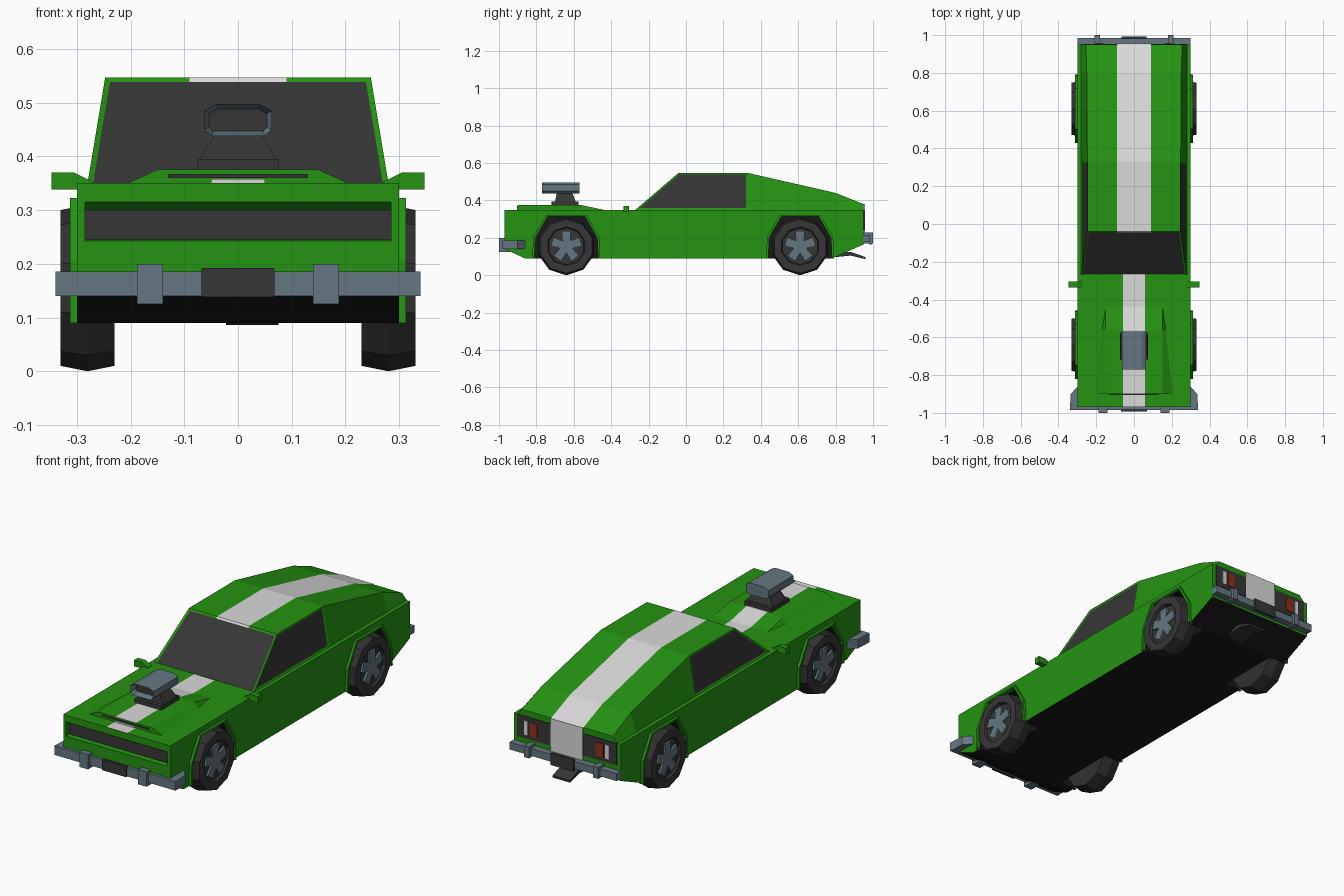
import bpy, bmesh, math
from mathutils import Vector

if "Cube" in bpy.data.objects:
    bpy.data.objects.remove(bpy.data.objects["Cube"])


def material(name, r, g, b):
    m = bpy.data.materials.new(name)
    m.use_nodes = True
    m.diffuse_color = (r, g, b, 1)
    m.node_tree.nodes["Principled BSDF"].inputs["Base Color"].default_value = (r, g, b, 1)
    return m


GREEN = material("green paint", .018, .29, .006)
WHITE = material("white stripe", .7, .7, .7)
DARK = material("dark glass and trim", .037, .037, .037)
RUBBER = material("tyre rubber", .03, .03, .03)
BLACK = material("black underside", .009, .009, .009)
METAL = material("blue grey metal", .13, .185, .22)
RED = material("red lamp", .27, .03, .01)


def paint(faces, rule):
    for f in faces:
        f.material_index = rule(f.calc_center_median(), f.normal)


def loft(name, rings, mats, rule=None):
    """Skin closed rings of points; points in the same place are shared."""
    bm = bmesh.new()
    found = {}

    def vert(p):
        key = tuple(round(c, 4) for c in p)
        if key not in found:
            found[key] = bm.verts.new(p)
        return found[key]

    def face(points):
        vs = list(dict.fromkeys(vert(p) for p in points))
        if len(vs) > 2 and not bm.faces.get(vs):
            bm.faces.new(vs)

    n = len(rings[0])
    for a, b in zip(rings, rings[1:]):
        for i in range(n):
            j = (i + 1) % n
            face([a[i], a[j], b[j], b[i]])
    for cap in (rings[0], rings[-1]):
        if len({(round(p[1], 4), round(p[2], 4)) for p in cap}) > 1 \
                or rings[0] is not cap:
            face(cap)
    bmesh.ops.recalc_face_normals(bm, faces=bm.faces)
    bm.normal_update()
    if rule:
        paint(bm.faces, rule)
    me = bpy.data.meshes.new(name)
    bm.to_mesh(me)
    bm.free()
    for m in mats:
        me.materials.append(m)
    ob = bpy.data.objects.new(name, me)
    bpy.context.collection.objects.link(ob)
    return ob


def prism(name, pts, axis, stops, mats, rule=None):
    """Extrude a 2D outline along an axis, with a ring at every stop."""
    put = {"x": lambda p, t: (t, p[0], p[1]),
           "y": lambda p, t: (p[0], t, p[1]),
           "z": lambda p, t: (p[0], p[1], t)}[axis]
    return loft(name, [[put(p, t) for p in pts] for t in stops], mats, rule)


def box(name, x, y, z, mat):
    pts = [(x[0], y[0]), (x[1], y[0]), (x[1], y[1]), (x[0], y[1])]
    return prism(name, pts, "z", z, [mat])


def inset(ob, test, width, depth, index, rule=None):
    """Inset the faces that pass the test and recolour them."""
    bm = bmesh.new()
    bm.from_mesh(ob.data)
    bm.normal_update()
    inner = [f for f in bm.faces if test(f.calc_center_median(), f.normal)]
    rim = bmesh.ops.inset_region(bm, faces=inner, thickness=width, depth=depth,
                                 use_even_offset=True)["faces"]
    bm.normal_update()
    if rule:
        paint(rim, rule)
    for f in inner:
        f.material_index = index
    bm.to_mesh(ob.data)
    bm.free()


SIDES = (("left", 1), ("right", -1))
AXLES = (("front", -.64), ("rear", .61))

# Lower body with hood stripe and black floor
BODY = [GREEN, WHITE, BLACK, DARK]
body = prism("body", [(-.97, .35), (-.97, .14), (-.86, .09), (.78, .09), (.95, .165), (.95, .35)],
             "x", (-.3, -.058, .058, .3), BODY,
             lambda c, n: 2 if n.z < -.9 else int(n.z > .9 and abs(c.x) < .05))

# Wheel arches and grille recess cut out of the body
ARCH = [(-.17, .05), (-.165, .2), (-.1, .313), (.1, .313), (.165, .2), (.17, .05)]
cutters = [prism("grille_cutter", [(-1, .24), (-.945, .245), (-.945, .3), (-.97, .315), (-1, .32)],
                 "x", (-.285, .285), BODY, lambda c, n: 3 if n.y > .9 else 0)]
for end, y in AXLES:
    for side, s in SIDES:
        cutters.append(prism("arch_cutter", [(y + p, z) for p, z in ARCH], "x",
                             (s * .21, s * .4), BODY, lambda c, n: 2))
for c in cutters:
    c.hide_render = True
    mod = body.modifiers.new("cut", "BOOLEAN")
    mod.operation = "DIFFERENCE"
    mod.solver = "EXACT"
    mod.object = c
shaped = bpy.data.meshes.new_from_object(
    body.evaluated_get(bpy.context.evaluated_depsgraph_get()))
body.modifiers.clear()
body.data = shaped
for c in cutters:
    bpy.data.objects.remove(c)

# Cabin and fastback: base y, top y, top z, top half width
def cabin_ring(y, z, w, base=.28):
    top = [(x, y, z) for x in (-w, -.09, .09, w)]
    return [(-base, y, .35)] + top + [(base, y, .35)]


def roof_stripe(c, n):
    return int(abs(c.x) < .08 and n.z > .3 and (c.y > -.03 or c.z > .53))


cabin = loft("cabin", [cabin_ring(-.27, .35, .28), cabin_ring(-.04, .547, .247),
                       cabin_ring(.33, .547, .247), cabin_ring(.8, .44, .25),
                       cabin_ring(.95, .38, .255)], [GREEN, WHITE, DARK], roof_stripe)
inset(cabin, lambda c, n: n.y < -.4 and n.z > .3, .01, -.003, 2, roof_stripe)
for side, s in SIDES:
    inset(cabin, lambda c, n: n.x * s > .8 and c.y < .33 and c.z > .36, .009, -.003, 2)

# Raised hood scoop with air slit
def scoop_ring(y, base, z):
    return [(-base, y, .348)] + [(x, y, z) for x in (-.15, -.058, .058, .15)] + [(base, y, .348)]


loft("hood_scoop", [scoop_ring(-.9, .21, .375), scoop_ring(-.56, .17, .375),
                    scoop_ring(-.44, .152, .35)], [GREEN, WHITE],
     lambda c, n: int(abs(c.x) < .05 and n.z > .1))
box("scoop_slit", (-.13, .13), (-.904, -.89), (.36, .367), DARK)
box("scoop_stripe_end", (-.05, .05), (-.904, -.89), (.35, .358), WHITE)

# Blower: base, tapered neck and air intake
box("blower_base", (-.075, .075), (-.72, -.575), (.365, .395), DARK)
loft("blower_neck", [[(-w, y0, z), (w, y0, z), (w, y1, z), (-w, y1, z)]
                     for w, y0, y1, z in ((.072, -.7, -.59, .395), (.04, -.69, -.61, .445))], [DARK])
half = [(.05, .438), (.063, .45), (.063, .485), (.04, .497)]
intake = prism("air_intake", half + [(-x, z) for x, z in reversed(half)], "y",
               (-.77, -.57), [METAL, DARK])
inset(intake, lambda c, n: n.y < -.9, .009, -.03, 1)

# Front bumper wrapping the corners
wing = [(.34, -.985), (.335, -.9), (.3, -.862), (.3, -.965)]
prism("front_bumper", wing + [(-x, y) for x, y in reversed(wing)], "z", (.14, .186), [METAL])
box("front_plate", (-.068, .068), (-.992, -.98), (.138, .192), DARK)

# Rear bumper, plate, stripe end and exhaust
box("rear_bumper", (-.3, .3), (.945, .985), (.178, .215), METAL)
box("rear_plate", (-.065, .065), (.98, .992), (.165, .225), DARK)
box("rear_stripe", (-.09, .09), (.945, .956), (.21, .38), WHITE)
prism("exhaust", [(.78, .12), (.88, .125), (.96, .097), (.96, .086), (.88, .105), (.78, .095)],
      "x", (-.022, .075), [DARK])

for side, s in SIDES:
    # Bumper guards
    box(side + "_front_guard", (s * .14, s * .188), (-1, -.94), (.125, .2), METAL)
    box(side + "_rear_guard", (s * .18, s * .208), (.945, 1), (.17, .228), METAL)

    # Tail lamps on a dark panel
    box(side + "_tail_panel", (s * .09, s * .278), (.945, .954), (.24, .35), DARK)
    box(side + "_tail_lamp", (s * .165, s * .205), (.95, .958), (.26, .33), RED)
    box(side + "_reverse_lamp", (s * .217, s * .238), (.95, .958), (.26, .33), WHITE)

    # Door mirror
    prism(side + "_mirror", [(s * .27, .345), (s * .295, .338), (s * .347, .338),
                             (s * .347, .37), (s * .305, .37), (s * .27, .352)],
          "y", (-.335, -.305), [GREEN])

    for end, y in AXLES:
        label = end + "_" + side
        # Arch flare
        inner = [(y + p, max(z, .09)) for p, z in ARCH]
        outer = [(y + p * 1.07, max(z * 1.03, .09)) for p, z in ARCH]
        prism(label + "_flare", inner + outer[::-1], "x", (s * .29, s * .313), [GREEN])

        # Ten-sided tyre with crowned tread and sunken wheel face
        rings = []
        for x, r in ((.23, .145), (.28, .155), (.33, .145), (.33, .104), (.317, .098)):
            rings.append([(s * x, y + r * math.sin(k * math.pi / 5),
                           .155 - r * math.cos(k * math.pi / 5)) for k in range(10)])
        loft(label + "_tyre", rings, [RUBBER, DARK],
             lambda c, n: int(abs(c.x) > .314 and abs(n.x) > .5))

        # Five-spoke wheel
        star = []
        for k in range(5):
            for r, turn in ((.084, -17), (.084, 17), (.036, 36)):
                a = math.radians(k * 72 + turn)
                star.append((y + r * math.sin(a), .155 + r * math.cos(a)))
        prism(label + "_spokes", star, "x", (s * .312, s * .327), [METAL])
